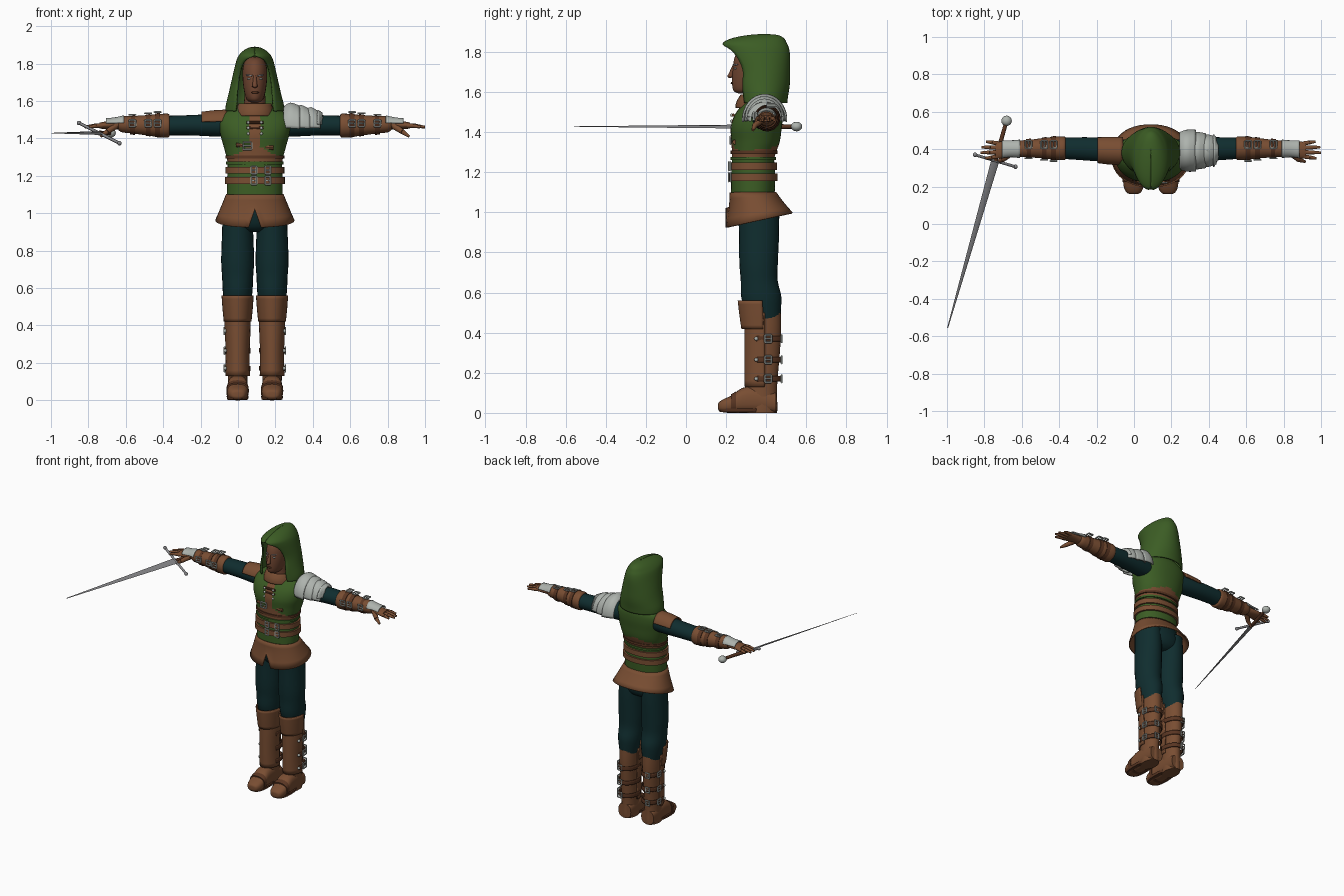
import bpy, bmesh, math
from mathutils import Vector, Matrix

default = bpy.data.objects.get("Cube")
if default:
    bpy.data.objects.remove(default, do_unlink=True)

CX = .09          # body centre line
made = []


def material(name, r, g, b):
    m = bpy.data.materials.new(name)
    m.diffuse_color = (r, g, b, 1)
    m.use_nodes = True
    m.node_tree.nodes["Principled BSDF"].inputs["Base Color"].default_value = (r, g, b, 1)
    return m


GREEN = material("green_cloth", .045, .11, .018)
BROWN = material("brown_leather", .19, .075, .032)
DARK = material("dark_leather", .10, .036, .016)
TEAL = material("dark_teal_cloth", .005, .026, .028)
SKIN = material("skin", .16, .06, .03)
SILVER = material("pale_silver", .42, .45, .42)
STEEL = material("steel", .24, .24, .25)


def finish(name, bm, *mats, thick=0):
    bmesh.ops.recalc_face_normals(bm, faces=bm.faces)
    me = bpy.data.meshes.new(name)
    bm.to_mesh(me)
    bm.free()
    for m in mats:
        me.materials.append(m)
    ob = bpy.data.objects.new(name, me)
    bpy.context.collection.objects.link(ob)
    if thick:
        mod = ob.modifiers.new("thickness", 'SOLIDIFY')
        mod.thickness, mod.offset = thick, 0
    made.append(ob)
    return ob


def resample(rings, k):
    """Smooth curve through the ring parameters."""
    out = []
    for i in range(len(rings) - 1):
        a, b, c, d = (rings[max(0, min(len(rings) - 1, i + j))] for j in (-1, 0, 1, 2))
        for s in range(k):
            u = s / k
            out.append([q + .5 * u * (r - p + u * (2 * p - 5 * q + 4 * r - w + u * (3 * (q - r) + w - p)))
                        for p, q, r, w in zip(a, b, c, d)])
    return out + [list(rings[-1])]


def loft(name, rings, mats, axis='z', n=24, k=3, power=2, arc=None, thick=0, edit=None, rule=None):
    """Skin of elliptic rings: position, two centres, two radii, optional front opening."""
    bm = bmesh.new()
    rows = []
    for ring in resample(rings, k):
        t, c1, c2, r1, r2 = ring[:5]
        lo, hi = arc or (0, 360)
        if len(ring) > 5:
            lo, hi = 270 + ring[5], 630 - ring[5]
        is_open = hi - lo < 360 or len(ring) > 5
        row = []
        for i in range(n + is_open):
            a = math.radians(lo + (hi - lo) * i / n)
            u, v = (math.copysign(abs(f) ** (2 / power), f) for f in (math.cos(a), math.sin(a)))
            u, v = c1 + r1 * u, c2 + r2 * v
            row.append(bm.verts.new({'z': (u, v, t), 'x': (t, u, v), 'y': (u, t, v)}[axis]))
        rows.append(row)
    for r0, r1 in zip(rows, rows[1:]):
        for i in range(n):
            j = (i + 1) % len(r0)
            bm.faces.new((r0[i], r0[j], r1[j], r1[i]))
    if not is_open and not thick:
        bm.faces.new(rows[0])
        bm.faces.new(rows[-1])
    for v in bm.verts:
        if edit:
            edit(v.co)
    for f in bm.faces:
        if rule:
            f.material_index = rule(f.calc_center_median())
    return finish(name, bm, *mats, thick=thick)


def rod(name, p0, p1, r0, r1, mat, n=10):
    p0, p1 = Vector(p0), Vector(p1)
    bm = bmesh.new()
    turn = (p1 - p0).to_track_quat('Z', 'Y').to_matrix().to_4x4()
    bmesh.ops.create_cone(bm, cap_ends=True, segments=n, radius1=r0, radius2=r1, depth=(p1 - p0).length,
                          matrix=Matrix.Translation((p0 + p1) / 2) @ turn)
    return finish(name, bm, mat)


def ball(name, loc, size, mat):
    bm = bmesh.new()
    bmesh.ops.create_uvsphere(bm, u_segments=16, v_segments=10, radius=1,
                              matrix=Matrix.Translation(loc) @ Matrix.Diagonal((*size, 1)))
    return finish(name, bm, mat)


def buckle(name, loc, normal, w=.035, h=.04, up=(0, 0, 1)):
    """Rectangular frame with a prong bar."""
    z, y = Vector(normal).normalized(), Vector(up)
    x = y.cross(z)
    at = Vector(loc)
    for s in (-1, 1):
        rod(name + "_side", at + x * s * w / 2 - y * h / 2, at + x * s * w / 2 + y * h / 2, .005, .005, SILVER, 6)
        rod(name + "_bar", at + y * s * h / 2 - x * w / 2, at + y * s * h / 2 + x * w / 2, .005, .005, SILVER, 6)
    rod(name + "_prong", at - x * w / 2, at + x * w / 2, .004, .003, SILVER, 6)


# Torso: vest over a leather corset
TORSO = [(1.07, CX, .333, .148, .108), (1.18, CX, .335, .148, .11), (1.27, CX, .335, .146, .106),
         (1.35, CX, .347, .165, .12), (1.42, CX, .35, .184, .127), (1.48, CX, .362, .19, .122),
         (1.53, CX, .378, .17, .105), (1.565, CX, .385, .11, .085), (1.585, CX, .385, .06, .06)]


def torso_colour(c):
    dx, front = abs(c.x - CX), c.y < .34
    if front and dx < .024 and c.z > 1.27:
        return 1
    edge = 1.3 + (.075 * max(0, 1 - dx / .13) if front else .05 * max(0, 1 - dx / .2))
    return 1 if 1.265 < c.z < edge else 0


loft("vest", TORSO, (GREEN, BROWN), n=48, k=7, power=2.2, rule=torso_colour)


def belt(name, z, h, mat, grow=.007):
    rows = sorted(resample(TORSO, 10), key=lambda r: abs(r[0] - z))
    _, x, y, rx, ry = rows[0]
    loft(name, [(z + d, x, y, rx + g, ry + g) for d, g in
                ((-h, 0), (-h, grow), (h, grow), (h, 0))], (mat,), n=40, k=1, power=2.2)


for i, z in enumerate((1.175, 1.23)):
    belt("waist_belt", z, .018, BROWN, .012)
    for dx in (-.005, .07):
        buckle("belt_buckle", (CX + dx, .214 + dx * .1, z), (0, -1, 0), .028, .042)
belt("vest_hem", 1.268, .007, GREEN, .008)
belt("corset_band", 1.3, .008, DARK, .006)
rod("chest_strap", (CX - .1, .243, 1.365), (CX + .1, .243, 1.35), .012, .012, BROWN, 8)
buckle("chest_buckle", (CX - .04, .222, 1.36), (0, -1, 0), .045, .038)
for z in (1.425, 1.455, 1.485):
    rod("vest_clasp", (CX - .045, .236, z), (CX + .045, .236, z), .008, .008, DARK, 8)
    for s in (-1, 1):
        ball("clasp_stud", (CX + s * .035, .228, z), (.008, .008, .008), SILVER)


# Skirt with lifted back and front slit
def skirt_hem(co):
    low = max(0, min(1, (1.1 - co.z) / .14))
    co.z += low * (co.y - .365) * .22
    if abs(co.x - CX) < .01 and co.y < .3 and low > .5:
        co.z = 1.03 - low * .01


loft("skirt", [(1.1, CX, .334, .15, .112), (1.04, CX, .35, .175, .132), (.96, CX, .365, .208, .165)],
     (BROWN,), n=48, k=2, power=2.2, thick=.008, edit=skirt_hem)
loft("hips", [(1.1, CX, .335, .14, .1), (1, CX, .355, .165, .11), (.93, CX, .36, .15, .095),
              (.9, CX, .36, .06, .06)], (TEAL,))

# Legs, boots and feet
for s in (-1, 1):
    lx = CX + s * .092
    loft("trouser_leg", [(1.02, lx, .36, .08, .1), (.9, lx, .364, .083, .1), (.75, lx, .362, .088, .096),
                         (.66, lx, .365, .083, .092), (.59, lx, .374, .08, .1), (.54, lx, .38, .074, .095),
                         (.47, lx, .39, .06, .08)], (TEAL,))
    loft("boot_shaft", [(.5, lx, .39, .06, .083), (.42, lx, .388, .06, .087), (.3, lx, .384, .055, .084),
                        (.13, lx, .378, .052, .076), (.03, lx, .378, .052, .078), (0, lx, .378, .05, .076)], (BROWN,))
    loft("shin_plate", [(.5, lx, .385, .066, .088), (.4, lx, .385, .066, .09), (.25, lx, .385, .06, .09),
                        (.13, lx, .385, .062, .088)], (BROWN,), arc=(175, 365), thick=.008)
    loft("knee_guard", [(.56, lx, .38, .082, .118), (.49, lx, .385, .077, .115), (.42, lx, .385, .07, .105)],
         (BROWN,), arc=(180, 360), thick=.008)
    loft("foot", [(.45, lx, .05, .05, .05), (.35, lx, .065, .054, .065), (.28, lx, .062, .055, .062),
                  (.23, lx, .044, .056, .044), (.19, lx, .036, .05, .034), (.165, lx, .032, .034, .022),
                  (.16, lx, .032, .01, .01)], (BROWN,), axis='y', power=2.6)
    loft("sole", [(.005, lx, .275, .056, .108), (.022, lx, .275, .059, .114)], (DARK,), k=1, power=2.6)
    loft("foot_strap", [(.225, lx, .046, .06, .047), (.25, lx, .053, .06, .054)], (DARK,), axis='y', power=2.6)
    for z in (.17, .265, .37):
        ry = .082 + z * .03
        loft("boot_strap", [(z - .014, lx, .385, .064, ry), (z + .014, lx, .385, .066, ry)],
             (DARK,), arc=(-20, 200), thick=.008)
        buckle("boot_buckle", (lx + s * .07, .41, z), (s, 0, 0), .034, .036)
        buckle("boot_back_buckle", (lx + s * .02, .477, z), (0, 1, 0), .03, .036)
        ball("boot_stud", (lx + s * .066, .35, z), (.01, .01, .01), SILVER)

# Arms, bracers and hands
for s in (-1, 1):
    def out(rings):
        return [(CX + s * d, *rest) for d, *rest in rings]

    loft("sleeve", out([(.13, .39, 1.47, .06, .062), (.22, .395, 1.47, .064, .06), (.35, .402, 1.47, .062, .054),
                        (.48, .405, 1.468, .056, .052)]), (TEAL,), axis='x')
    loft("bracer", out([(.455, .405, 1.468, .056, .052), (.465, .405, 1.468, .063, .064),
                        (.51, .405, 1.468, .062, .062), (.58, .405, 1.47, .054, .054), (.66, .403, 1.473, .046, .046),
                        (.71, .402, 1.475, .044, .043), (.73, .402, 1.475, .034, .03)]), (BROWN,), axis='x')
    for d, r in ((.52, .066), (.57, .06), (.655, .052)):
        loft("bracer_strap", out([(d - .013, .405, 1.47, r, r), (d + .013, .405, 1.47, r - .003, r - .003)]),
             (DARK,), axis='x', k=1)
        buckle("bracer_buckle", (CX + s * d, .425, 1.474 + r), (0, 0, 1), .04, .034, (1, 0, 0))
        buckle("bracer_front_buckle", (CX + s * d, .403 - r, 1.48), (0, -1, 0), .034, .036)
    loft("hand_guard", out([(.7, .402, 1.475, .047, .045), (.75, .402, 1.475, .043, .034),
                            (.795, .4, 1.475, .044, .03)]), (SILVER,), axis='x', arc=(10, 170), thick=.006)
    loft("palm", out([(.7, .402, 1.475, .03, .028), (.75, .4, 1.472, .036, .024), (.8, .395, 1.47, .045, .02),
                      (.83, .395, 1.468, .043, .016)]), (BROWN,), axis='x')
    for i, reach in enumerate((.885, .91, .905, .88)):
        spread = (i - 1.5) * .023
        knuckle = (CX + s * (.82 + (reach - .82) * .45), .396 + spread * 1.15, 1.467)
        rod("finger_base", (CX + s * .815, .396 + spread, 1.468), knuckle, .012, .011, BROWN)
        rod("fingertip", knuckle, (CX + s * reach, .396 + spread * 1.3, 1.46), .011, .007, BROWN)
    rod("thumb_base", (CX + s * .745, .38, 1.465), (CX + s * .79, .345, 1.435), .018, .014, BROWN)
    rod("thumb_tip", (CX + s * .79, .345, 1.435), (CX + s * .825, .333, 1.41), .014, .007, BROWN)

# Layered plate on the left shoulder, leather flap on the right
for i in range(3):
    d, drop = .155 + i * .055, i * .012
    loft("shoulder_plate", [(CX + d, .392, 1.465, .095 - drop, .10 - drop),
                            (CX + d + .035, .392, 1.465, .108 - drop, .122 - drop),
                            (CX + d + .085, .392, 1.46, .108 - drop * 1.6, .11 - drop * 1.6)],
         (SILVER,), axis='x', arc=(-5, 185), thick=.008)
loft("shoulder_rim", [(CX + .335, .392, 1.46, .088, .088), (CX + .36, .392, 1.46, .04, .075)],
     (SILVER,), axis='x', arc=(10, 170), thick=.008)
loft("shoulder_flap", [(CX - .15, .39, 1.47, .075, .08), (CX - .22, .392, 1.47, .073, .076),
                       (CX - .285, .395, 1.47, .068, .068)], (BROWN,), axis='x', arc=(15, 165), thick=.008)

# Head and face
loft("neck", [(1.53, CX, .355, .075, .08), (1.57, CX, .35, .06, .065), (1.64, CX, .345, .055, .06)], (SKIN,))
loft("collar", [(1.52, CX, .345, .1, .095), (1.55, CX, .345, .095, .09), (1.585, CX, .355, .085, .08)],
     (BROWN,), thick=.008)
loft("head", [(1.592, CX, .315, .02, .05), (1.605, CX, .315, .042, .077), (1.64, CX, .32, .055, .09),
              (1.69, CX, .325, .063, .095), (1.735, CX, .335, .066, .1), (1.78, CX, .345, .064, .1),
              (1.82, CX, .355, .048, .08), (1.835, CX, .36, .02, .03)], (SKIN,))
rod("nose", (CX, .24, 1.735), (CX, .222, 1.676), .007, .015, SKIN)
ball("nose_tip", (CX, .219, 1.68), (.012, .012, .011), SKIN)
ball("lips", (CX, .229, 1.645), (.022, .006, .006), DARK)
for s in (-1, 1):
    ball("eye", (CX + s * .029, .247, 1.718), (.012, .007, .005), SILVER)
    rod("eyebrow", (CX + s * .014, .238, 1.735), (CX + s * .046, .258, 1.738), .005, .003, STEEL, 6)

# Hood, with the face opening closing to a forward peak
loft("hood", [(1.545, CX, .382, .152, .118, 42), (1.58, CX, .382, .15, .122, 40), (1.64, CX, .38, .135, .133, 44),
              (1.71, CX, .378, .119, .136, 47), (1.78, CX, .362, .103, .152, 44), (1.82, CX, .35, .092, .158, 30),
              (1.843, CX, .343, .08, .155, 0), (1.865, CX, .36, .058, .125, 0), (1.88, CX, .385, .03, .07, 0),
              (1.885, CX, .39, .001, .001, 0)], (GREEN,), n=32, k=3, thick=.01)

# Sword held in the right hand
along = Vector((-.274, -.962, 0))
across = Vector((.22, -.065, -.11)).normalized()
hilt = Vector((-.742, .338, 1.428))
frame = Matrix((across, along.cross(across), along)).transposed().to_4x4()
bm = bmesh.new()
bmesh.ops.create_cone(bm, cap_ends=True, segments=4, radius1=1, radius2=.12, depth=.93)
for v in bm.verts:
    v.co = hilt + frame @ Vector((v.co.x * .024, v.co.y * .006, v.co.z + .465))
finish("blade", bm, STEEL)
rod("grip", hilt, hilt - along * .2, .013, .011, DARK)
ball("pommel", hilt - along * .222, (.028, .028, .024), SILVER)
rod("cross_guard", hilt - across * .125, hilt + across * .125, .008, .008, STEEL)
for s in (-1, 1):
    ball("guard_end", hilt + across * s * .125, (.012, .012, .012), STEEL)

bpy.ops.object.select_all(action='DESELECT')
for ob in made:
    ob.select_set(True)
bpy.context.view_layer.objects.active = made[0]
bpy.ops.object.shade_smooth_by_angle(angle=math.radians(40))
